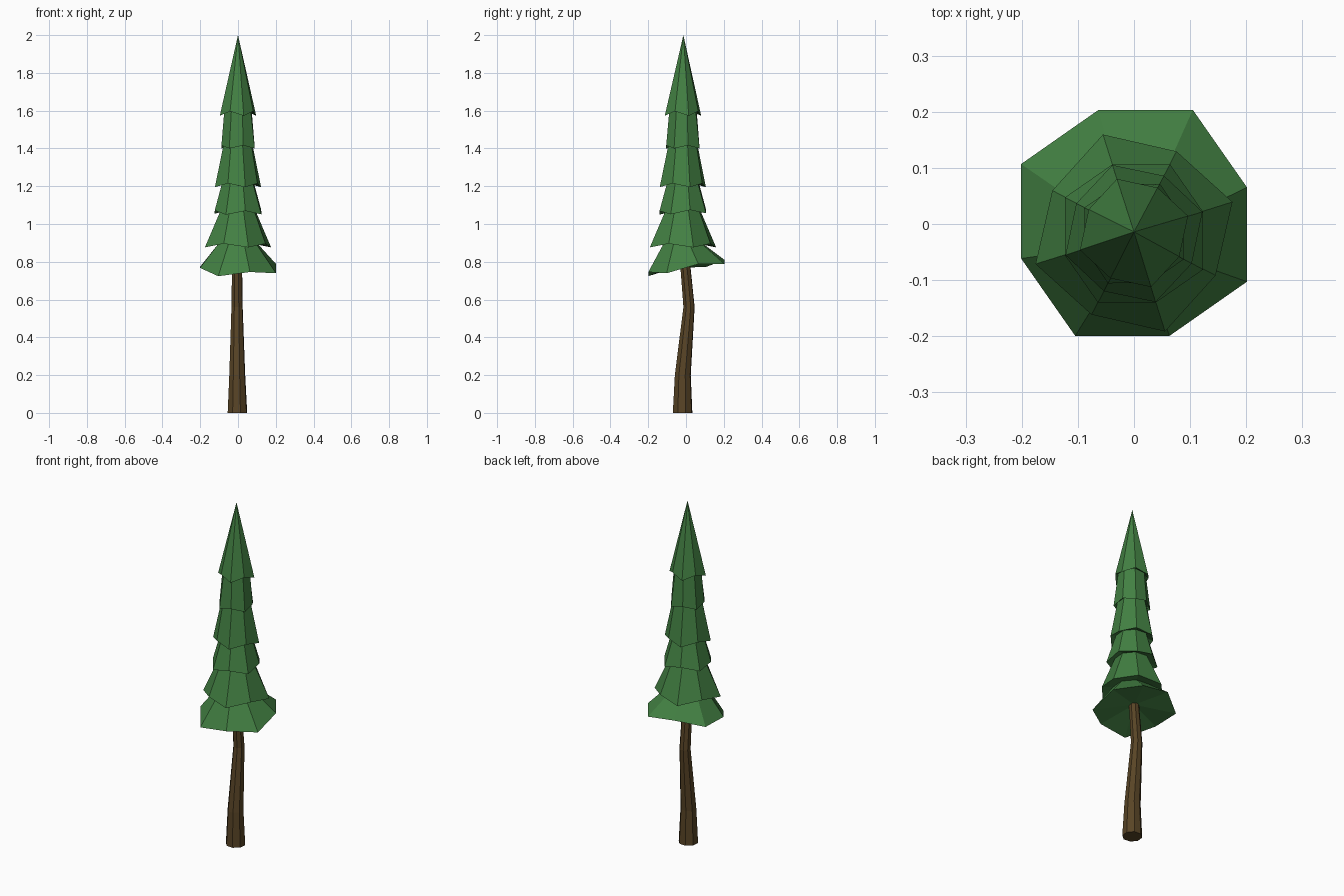
import bpy, bmesh, math

if "Cube" in bpy.data.objects:
    bpy.data.objects.remove(bpy.data.objects["Cube"])


def material(name, rgb):
    m = bpy.data.materials.new(name)
    m.diffuse_color = (*rgb, 1)
    m.use_nodes = True
    m.node_tree.nodes["Principled BSDF"].inputs["Base Color"].default_value = m.diffuse_color
    return m


def ring(bm, cx, cy, z, r, start, n=8, wave=0.0, drop=0.0, tilt=0.0):
    """Ring of n points; alternate points stick out by wave and hang by drop."""
    out = []
    for i in range(n):
        a = math.radians(start) + i * math.tau / n
        s = 1 if i % 2 else -1
        x, y = (r + s * wave) * math.cos(a), (r + s * wave) * math.sin(a)
        out.append(bm.verts.new((cx + x, cy + y, z - s * drop + tilt * y)))
    return out


def bridge(bm, a, b):
    n = len(a)
    for i in range(n):
        j = (i + 1) % n
        bm.faces.new((a[i], a[j], b[j], b[i]))


def fan(bm, loop, co):
    tip = bm.verts.new(co)
    for i in range(len(loop)):
        bm.faces.new((loop[i], loop[(i + 1) % len(loop)], tip))


def finish(bm, name, mat):
    bmesh.ops.recalc_face_normals(bm, faces=bm.faces)
    me = bpy.data.meshes.new(name)
    bm.to_mesh(me)
    bm.free()
    me.materials.append(mat)
    bpy.context.collection.objects.link(bpy.data.objects.new(name, me))


green = material("pine green", (0.055, 0.215, 0.055))
brown = material("bark brown", (0.098, 0.058, 0.019))

# Bent trunk: centre x, centre y, height, radius
bm = bmesh.new()
trunk = [(-0.003, -0.018, 0, 0.054), (-0.004, -0.017, 0.2, 0.044),
         (-0.005, 0.016, 0.56, 0.031), (-0.005, -0.009, 0.84, 0.027)]
rings = [ring(bm, x, y, z, r, 17) for x, y, z, r in trunk]
for a, b in zip(rings, rings[1:]):
    bridge(bm, a, b)
bm.faces.new(rings[0])
bm.faces.new(rings[-1])
finish(bm, "trunk", brown)

# Foliage tiers: centre y, rim height, rim radius, neck radius, wave, drop, tilt
tiers = [(0.002, 0.767, 0.219, 0.105, 0.008, 0.011, 0.16),
         (-0.016, 0.886, 0.174, 0.094, -0.010, -0.010, 0.0),
         (-0.017, 1.063, 0.134, 0.088, 0.005, 0.010, 0.03),
         (-0.017, 1.205, 0.122, 0.080, -0.006, -0.010, 0.0),
         (-0.017, 1.408, 0.096, 0.076, 0.004, 0.008, 0.0),
         (-0.016, 1.585, 0.096, 0.0, -0.005, -0.012, 0.0)]
bm = bmesh.new()
neck = None
for cy, z, r, rn, wave, drop, tilt in tiers:
    rim = ring(bm, 0, cy, z, r, 17.5, wave=wave, drop=drop, tilt=tilt)
    if neck:
        bridge(bm, neck, rim)
    else:
        fan(bm, rim, (0, 0, 0.80))
    if rn:
        nz = tiers[[t[1] for t in tiers].index(z) + 1][1] + 0.014
        neck = ring(bm, 0, -0.016, nz, rn, 17.5)
        bridge(bm, rim, neck)
    else:
        fan(bm, rim, (0, -0.014, 2.0))
finish(bm, "foliage", green)
